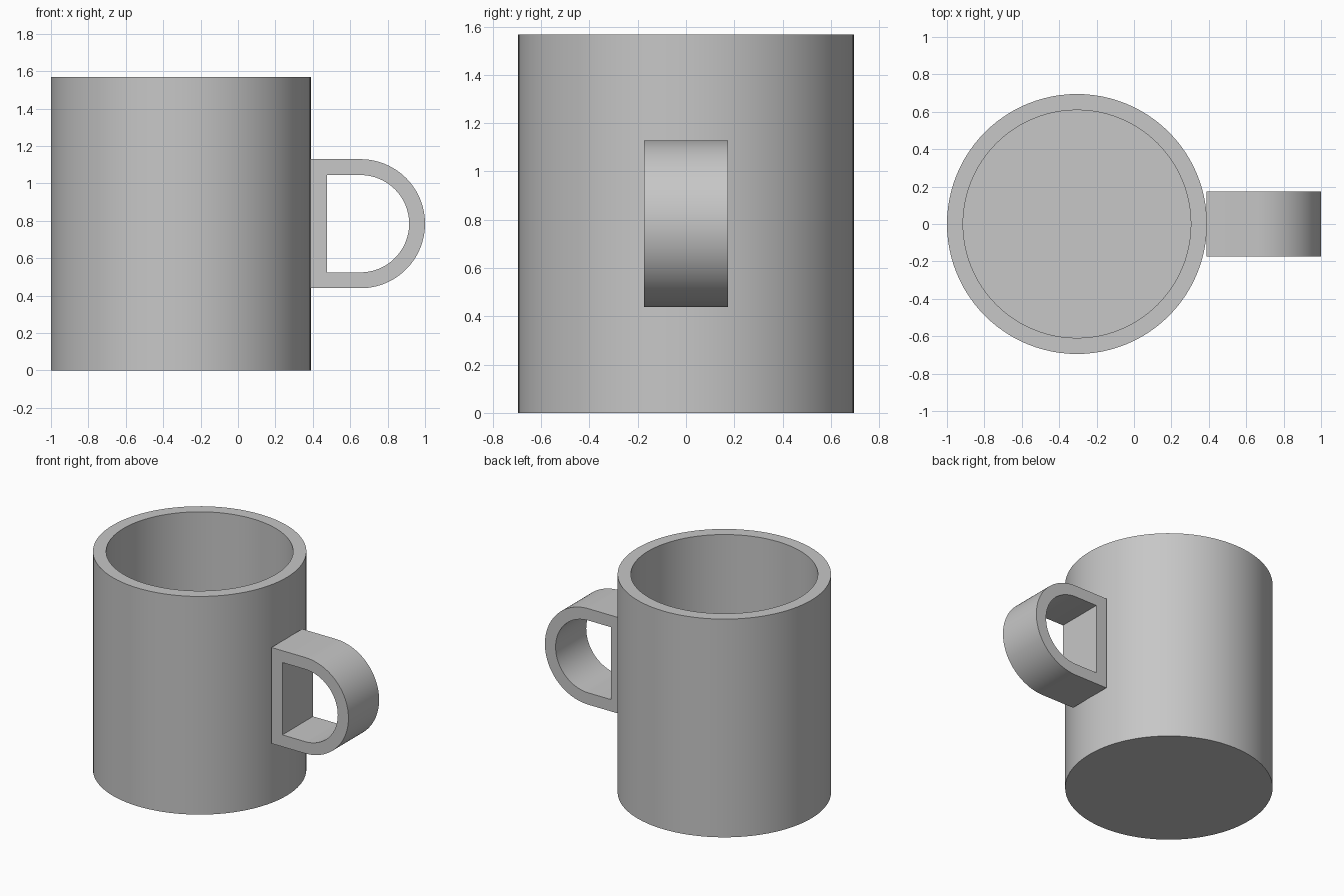
import bpy, bmesh, math
from mathutils import Matrix

if "Cube" in bpy.data.objects:
    bpy.data.objects.remove(bpy.data.objects["Cube"], do_unlink=True)

# Single grey material
grey = bpy.data.materials.new("plain_grey")
grey.use_nodes = True
colour = (0.57, 0.57, 0.57, 1)
grey.diffuse_color = colour
grey.node_tree.nodes["Principled BSDF"].inputs["Base Color"].default_value = colour


def finish(name, bm):
    bmesh.ops.recalc_face_normals(bm, faces=bm.faces)
    mesh = bpy.data.meshes.new(name)
    bm.to_mesh(mesh)
    bm.free()
    obj = bpy.data.objects.new(name, mesh)
    bpy.context.collection.objects.link(obj)
    mesh.materials.append(grey)
    bpy.ops.object.select_all(action='DESELECT')
    obj.select_set(True)
    bpy.context.view_layer.objects.active = obj
    bpy.ops.object.shade_smooth_by_angle(angle=math.radians(30))
    return obj


# Cup body: solid cylinder with its top inset and pushed down to the floor
HEIGHT, RADIUS, WALL, CUP_X = 1.568, 0.695, 0.086, -0.305
bm = bmesh.new()
bmesh.ops.create_cone(bm, cap_ends=True, segments=96, radius1=RADIUS, radius2=RADIUS,
                      depth=HEIGHT, matrix=Matrix.Translation((CUP_X, 0, HEIGHT / 2)))
bm.normal_update()
top = max(bm.faces, key=lambda f: f.calc_center_median().z)
bmesh.ops.inset_region(bm, faces=[top], thickness=WALL, use_even_offset=True)
well = bmesh.ops.extrude_face_region(bm, geom=[top])
floor_verts = [v for v in well["geom"] if isinstance(v, bmesh.types.BMVert)]
bmesh.ops.translate(bm, verts=floor_verts, vec=(0, 0, WALL - HEIGHT))
if top.is_valid:
    bmesh.ops.delete(bm, geom=[top], context='FACES_ONLY')
finish("cup_body", bm)

# Handle: D-shaped band, flat against the cup, extruded across y
ARC_X, MID_Z, HALF_WIDTH, ARC_STEPS = 0.655, 0.784, 0.174, 48


def d_outline(back_x, radius):
    arc = [math.pi * (i / ARC_STEPS - 0.5) for i in range(ARC_STEPS + 1)]
    points = [(ARC_X + radius * math.cos(a), MID_Z + radius * math.sin(a)) for a in arc]
    return points + [(back_x, MID_Z + radius), (back_x, MID_Z - radius)]


bm = bmesh.new()
rings = [[bm.verts.new((x, y, z)) for x, z in d_outline(back, radius)]
         for back, radius, y in ((0.388, 0.345, -HALF_WIDTH), (0.388, 0.345, HALF_WIDTH),
                                 (0.475, 0.26, HALF_WIDTH), (0.475, 0.26, -HALF_WIDTH))]
for r, ring in enumerate(rings):
    following = rings[(r + 1) % len(rings)]
    for i in range(len(ring)):
        j = (i + 1) % len(ring)
        bm.faces.new((ring[i], ring[j], following[j], following[i]))
finish("handle", bm)
